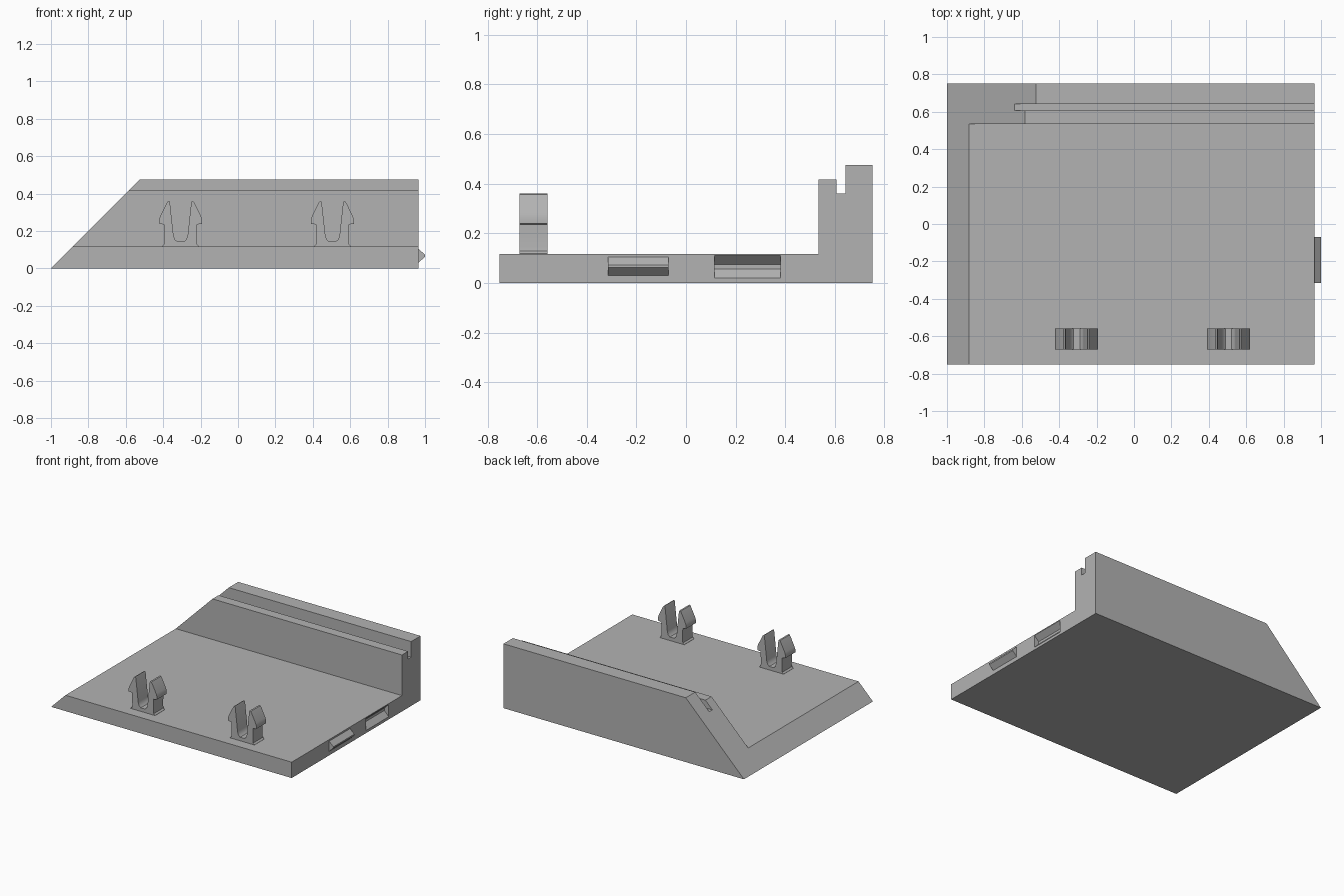
import bpy, bmesh, math
from mathutils import Vector

default = bpy.data.objects.get("Cube")
if default:
    bpy.data.objects.remove(default, do_unlink=True)

grey = bpy.data.materials.new("plain grey")
grey.use_nodes = True
colour = (0.45, 0.45, 0.45, 1)
grey.diffuse_color = colour
grey.node_tree.nodes["Principled BSDF"].inputs["Base Color"].default_value = colour


def prism(name, profile, offset, place):
    """Extrude a closed profile by offset; place maps profile points to 3D."""
    bm = bmesh.new()
    face = bm.faces.new([bm.verts.new(place(*p)) for p in profile])
    out = bmesh.ops.extrude_face_region(bm, geom=[face])["geom"]
    bmesh.ops.translate(bm, vec=offset,
                        verts=[e for e in out if isinstance(e, bmesh.types.BMVert)])
    bmesh.ops.recalc_face_normals(bm, faces=bm.faces)
    mesh = bpy.data.meshes.new(name)
    bm.to_mesh(mesh)
    bm.free()
    mesh.materials.append(grey)
    obj = bpy.data.objects.new(name, mesh)
    bpy.context.collection.objects.link(obj)
    return obj


def activate(obj):
    bpy.ops.object.select_all(action='DESELECT')
    obj.select_set(True)
    bpy.context.view_layer.objects.active = obj


RIGHT = 0.965

# Base plate with grooved back wall
section = [(-.752, 0), (.752, 0), (.752, .475), (.642, .475), (.642, .36),
           (.606, .36), (.606, .417), (.535, .417), (.535, .117), (-.752, .117)]
base = prism("base_and_back_wall", section, (RIGHT + 1, 0, 0),
             lambda y, z: (-1, y, z))
# Slope the left end at 45 degrees
for v in base.data.vertices:
    if v.co.x < 0:
        v.co.x = -1 + v.co.z

# Socket in the end face, a blunt wedge
socket = [(.02, .02), (.02, .11), (0, .11), (-.036, .075), (-.036, .057), (0, .02)]
cutter = prism("socket_cutter", socket, (0, .265, 0),
               lambda x, z: (RIGHT + x, .115, z))
cutter.hide_render = True
cut = base.modifiers.new("socket", 'BOOLEAN')
cut.operation = 'DIFFERENCE'
cut.solver = 'EXACT'
cut.object = cutter
activate(base)
bpy.ops.object.modifier_apply(modifier=cut.name)
bpy.data.objects.remove(cutter, do_unlink=True)

# Matching locating ridge beside the socket
ridge = [(-.005, .03), (0, .03), (.035, .063), (.035, .073), (0, .105), (-.005, .105)]
prism("locating_ridge", ridge, (0, .245, 0), lambda x, z: (RIGHT + x, -.315, z))

# Snap clips: half outline mirrored about the centre
half = [(.1, .11), (.1, .118), (.089, .128), (.086, .145), (.088, .235),
        (.115, .239), (.115, .262), (.109, .28), (.077, .345), (.07, .357),
        (.061, .36), (.057, .352), (.038, .178), (.031, .155), (.017, .143)]
outline = half + [(-x, z) for x, z in reversed(half)]
for name, centre in (("left_clip", .505), ("right_clip", -.307)):
    clip = prism(name, outline, (0, .114, 0),
                 lambda x, z: (centre + x, -.672, z))
    activate(clip)
    bpy.ops.object.shade_smooth_by_angle(angle=math.radians(35))
